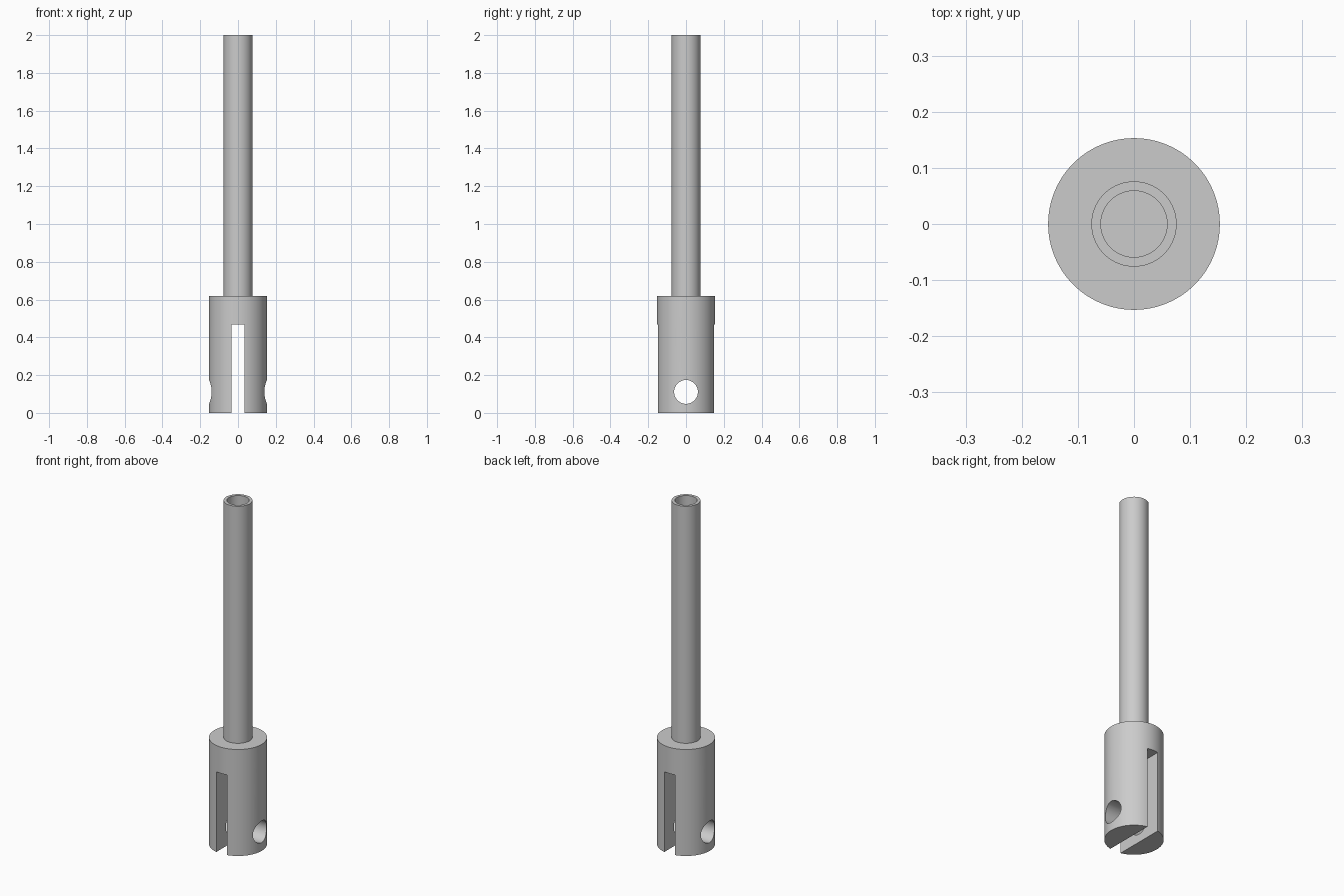
import bpy
import math

cube = bpy.data.objects.get("Cube")
if cube:
    bpy.data.objects.remove(cube, do_unlink=True)

BODY_R, BODY_TOP = 0.153, 0.62
SHAFT_R, BORE_R, TOP = 0.076, 0.059, 2.0
SLOT_W, SLOT_TOP = 0.069, 0.467
HOLE_R, HOLE_Z = 0.063, 0.111
SIDES = 96

steel = bpy.data.materials.new("plain_grey_metal")
steel.use_nodes = True
GREY = (0.6, 0.6, 0.6, 1)
steel.diffuse_color = GREY
steel.node_tree.nodes["Principled BSDF"].inputs["Base Color"].default_value = GREY


def lathe(name, profile):
    """Spin a radius/height profile that starts and ends on the axis."""
    rings, verts, faces = [], [], []
    for r, z in profile:
        n = SIDES if r else 1
        rings.append(range(len(verts), len(verts) + n))
        verts += [(r * math.cos(math.tau * i / n), r * math.sin(math.tau * i / n), z)
                  for i in range(n)]
    for a, b in zip(rings, rings[1:]):
        for i in range(SIDES):
            j = (i + 1) % SIDES
            if len(a) == 1:
                faces.append((a[0], b[j], b[i]))
            elif len(b) == 1:
                faces.append((a[i], a[j], b[0]))
            else:
                faces.append((a[i], a[j], b[j], b[i]))
    mesh = bpy.data.meshes.new(name)
    mesh.from_pydata(verts, [], faces)
    mesh.materials.append(steel)
    obj = bpy.data.objects.new(name, mesh)
    bpy.context.collection.objects.link(obj)
    return obj


def cut(target, cutter, name):
    """Subtract the cutter from the target, then drop the cutter."""
    cutter.name = name
    cutter.hide_render = True
    cutter.data.materials.append(steel)
    mod = target.modifiers.new(name, "BOOLEAN")
    mod.operation, mod.solver, mod.object = "DIFFERENCE", "EXACT", cutter
    bpy.ops.object.select_all(action="DESELECT")
    bpy.context.view_layer.objects.active = target
    target.select_set(True)
    bpy.ops.object.modifier_apply(modifier=name)
    bpy.data.objects.remove(cutter, do_unlink=True)


# Clevis body and hollow shaft in one turned piece
clevis = lathe("clevis_with_hollow_shaft", [
    (0, 0), (BODY_R, 0), (BODY_R, BODY_TOP), (SHAFT_R, BODY_TOP),
    (SHAFT_R, TOP), (BORE_R, TOP), (BORE_R, BODY_TOP), (0, BODY_TOP)])

# Fork slot, running front to back and open at the bottom
bpy.ops.mesh.primitive_cube_add(size=1, location=(0, 0, SLOT_TOP / 2 - 0.1))
slot = bpy.context.object
slot.scale = (SLOT_W, 1, SLOT_TOP + 0.2)
cut(clevis, slot, "slot_cutter")

# Cross pin hole, running side to side
bpy.ops.mesh.primitive_cylinder_add(vertices=64, radius=HOLE_R, depth=1,
                                    location=(0, 0, HOLE_Z),
                                    rotation=(0, math.pi / 2, 0))
cut(clevis, bpy.context.object, "pin_hole_cutter")

# Smooth curved walls with crisp edges
bpy.ops.object.shade_smooth_by_angle(angle=math.radians(30))
